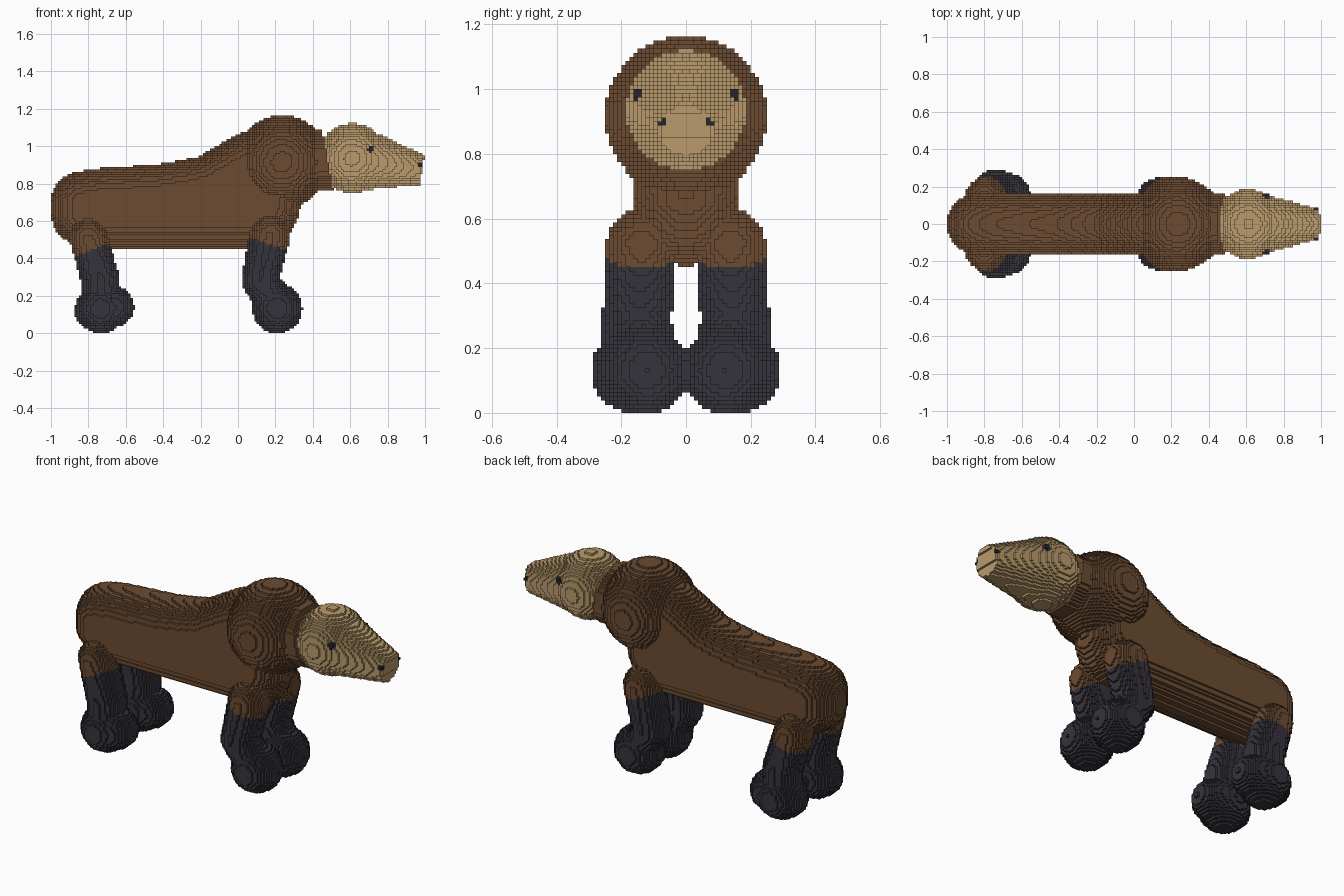
import bpy
import math
from mathutils import Vector

cube = bpy.data.objects.get("Cube")
if cube:
    bpy.data.objects.remove(cube, do_unlink=True)

H = 0.0125  # block size


def material(name, rgb):
    m = bpy.data.materials.new(name)
    m.use_nodes = True
    col = (*rgb, 1.0)
    m.diffuse_color = col
    bsdf = m.node_tree.nodes["Principled BSDF"]
    bsdf.inputs["Base Color"].default_value = col
    bsdf.inputs["Roughness"].default_value = 0.9
    return m


BROWN = material("brown fur", (0.150, 0.072, 0.032))
TAN = material("tan fur", (0.490, 0.330, 0.150))
DARK = material("charcoal fur", (0.037, 0.034, 0.045))
BLACK = material("eye black", (0.018, 0.018, 0.027))


def centre(c):
    return Vector(((c[0] + 0.5) * H, (c[1] + 0.5) * H, (c[2] + 0.5) * H))


def taper(p, q, r1, r2, flat=False):
    """Blocks inside a round-ended tapered limb; flat cuts the q end square."""
    p, q = Vector(p), Vector(q)
    axis, big = q - p, max(r1, r2)
    length2 = max(axis.length_squared, 1e-9)
    spans = [range(math.floor((min(p[k], q[k]) - big) / H) - 1,
                   math.ceil((max(p[k], q[k]) + big) / H) + 1) for k in range(3)]
    cells = set()
    for i in spans[0]:
        for j in spans[1]:
            for k in spans[2]:
                v = centre((i, j, k)) - p
                t = v.dot(axis) / length2
                if flat and t > 1:
                    continue
                t = min(1.0, max(0.0, t))
                if (v - axis * t).length_squared <= (r1 + (r2 - r1) * t) ** 2:
                    cells.add((i, j, k))
    return cells


def ball(p, r):
    return taper(p, p, r, r)


def padded_profile(points, r):
    """Blocks within r of a flat side profile lying on the y = 0 plane."""
    pts = [Vector(p) for p in points]
    edges = list(zip(pts, pts[1:] + pts[:1]))
    xs, zs = [p.x for p in pts], [p.y for p in pts]
    n = math.ceil(r / H) + 1
    cells = set()
    for i in range(math.floor((min(xs) - r) / H), math.ceil((max(xs) + r) / H)):
        for k in range(math.floor((min(zs) - r) / H), math.ceil((max(zs) + r) / H)):
            v = Vector(((i + 0.5) * H, (k + 0.5) * H))
            inside, d = False, 9.0
            for a, b in edges:
                e = b - a
                t = min(1.0, max(0.0, (v - a).dot(e) / e.length_squared))
                d = min(d, (v - a - e * t).length)
                if (a.y > v.y) != (b.y > v.y) and v.x < a.x + e.x * (v.y - a.y) / e.y:
                    inside = not inside
            d = 0.0 if inside else d
            for j in range(-n, n):
                if d * d + ((j + 0.5) * H) ** 2 <= r * r:
                    cells.add((i, j, k))
    return cells


parts = []      # (name, cells, material)
filled = set()  # every block used so far


def add_part(name, cells, mat):
    cells = cells - filled
    filled.update(cells)
    parts.append((name, cells, mat))


# Eyes and nostrils
for side, s in (("near", -1), ("far", 1)):
    add_part("eye_" + side, ball((0.71, s * 0.150, 0.985), 0.019), BLACK)
    add_part("nostril_" + side, ball((0.975, s * 0.070, 0.895), 0.013), BLACK)

# Head and muzzle, cut from the neck by a slanted plane
skull = ball((0.61, 0, 0.935), 0.186)
skull |= taper((0.61, 0, 0.935), (0.985, 0, 0.872), 0.184, 0.08, flat=True)
skull = {c for c in skull
         if centre(c).x > 0.45 + 0.18 * (1.09 - centre(c).z)}
add_part("head", skull, TAN)

# Trunk with a sloping back, shoulder hump and neck
trunk = padded_profile([(-0.835, 0.64), (-0.80, 0.62), (0.14, 0.62), (0.168, 0.68),
                        (0.168, 0.93), (0.06, 0.91), (-0.15, 0.79), (-0.26, 0.765),
                        (-0.42, 0.738), (-0.74, 0.716), (-0.835, 0.70)], 0.165)
trunk |= ball((0.235, 0, 0.915), 0.25)
neck = taper((0.235, 0, 0.925), (0.60, 0, 0.925), 0.167, 0.167)
trunk |= {c for c in neck
          if centre(c).x <= 0.45 + 0.18 * (1.09 - centre(c).z)}
add_part("body", trunk, BROWN)

# Legs: brown top, charcoal below a slanted line
for side, s in (("near", -1), ("far", 1)):
    front = taper((0.17, s * 0.137, 0.52), (0.118, s * 0.145, 0.285), 0.109, 0.099)
    front |= taper((0.118, s * 0.145, 0.285), (0.21, s * 0.122, 0.1325), 0.099, 0.10)
    front |= ball((0.21, s * 0.122, 0.1325), 0.134)

    hind = taper((-0.80, s * 0.145, 0.51), (-0.735, s * 0.155, 0.285), 0.101, 0.103)
    hind |= taper((-0.735, s * 0.155, 0.285), (-0.73, s * 0.16, 0.13), 0.103, 0.10)
    hind |= ball((-0.735, s * 0.16, 0.13), 0.132)
    hind |= taper((-0.785, s * 0.16, 0.115), (-0.665, s * 0.16, 0.14), 0.09, 0.11)

    for name, cells, x0, z0, slope in (("front", front, 0.06, 0.51, -0.33),
                                       ("hind", hind, -0.87, 0.41, 0.40)):
        cells = {c for c in cells if (c[1] + 0.5) * s > 0 and c[2] >= 0}
        upper = {c for c in cells
                 if centre(c).z > z0 + slope * (centre(c).x - x0)}
        add_part(name + "_upper_leg_" + side, upper, BROWN)
        add_part(name + "_lower_leg_" + side, cells - upper, DARK)


# Exposed block faces become the mesh of each part
def block_mesh(name, cells, mat):
    index, verts, faces = {}, [], []
    for c in cells:
        for ax in range(3):
            u, w = (ax + 1) % 3, (ax + 2) % 3
            for d in (0, 1):
                near = list(c)
                near[ax] += 2 * d - 1
                if tuple(near) in filled:
                    continue
                face = []
                for du, dw in ((0, 0), (1, 0), (1, 1), (0, 1)):
                    p = list(c)
                    p[ax] += d
                    p[u] += du
                    p[w] += dw
                    p = tuple(p)
                    if p not in index:
                        index[p] = len(verts)
                        verts.append([a * H for a in p])
                    face.append(index[p])
                faces.append(face if d else face[::-1])
    mesh = bpy.data.meshes.new(name)
    mesh.from_pydata(verts, [], faces)
    mesh.materials.append(mat)
    mesh.update()
    bpy.context.collection.objects.link(bpy.data.objects.new(name, mesh))


for part in parts:
    if part[1]:
        block_mesh(*part)
